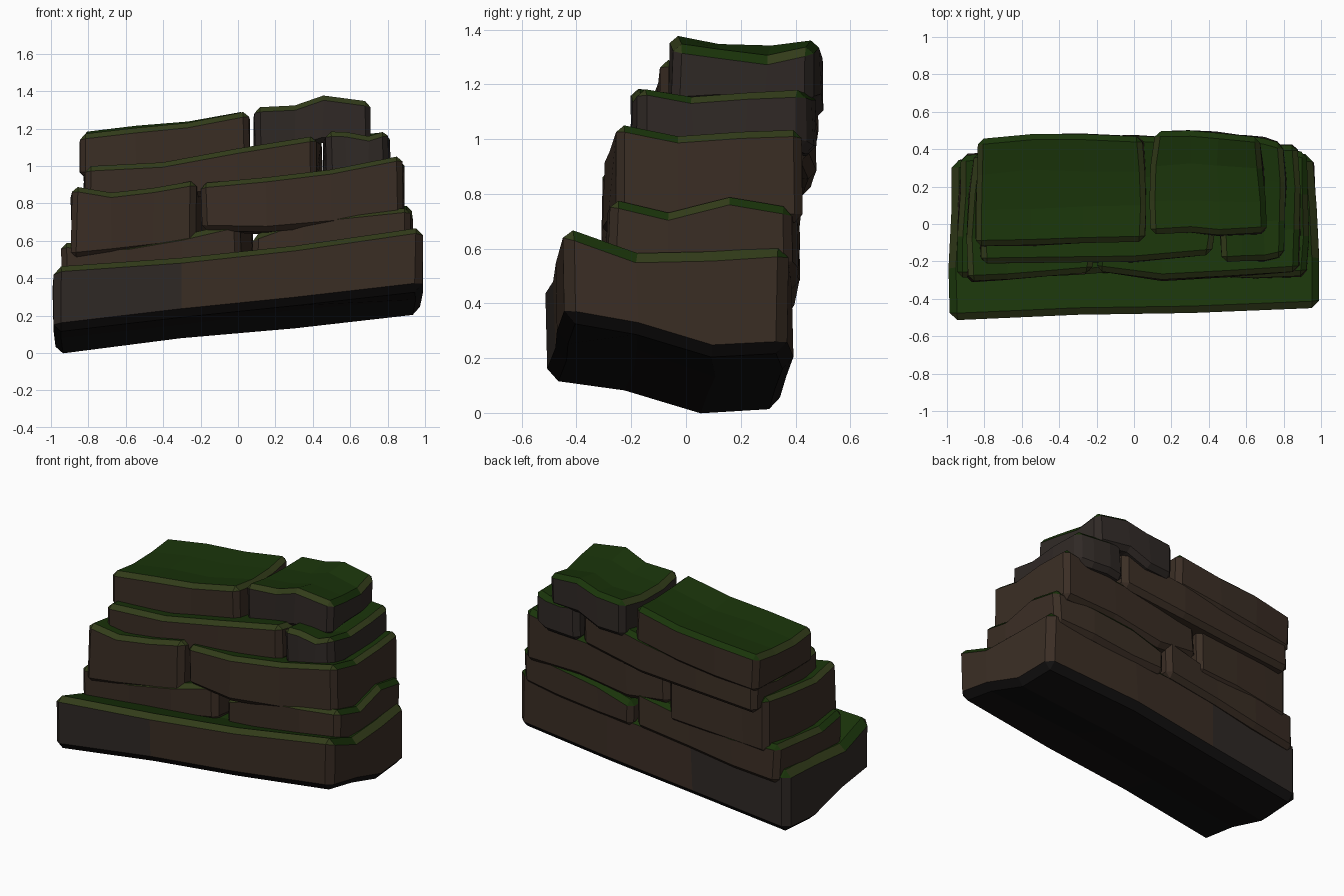
import bpy, bmesh, random

if "Cube" in bpy.data.objects:
    bpy.data.objects.remove(bpy.data.objects["Cube"])

random.seed(4)


def material(name, rgb):
    m = bpy.data.materials.new(name)
    m.diffuse_color = (*rgb, 1)
    m.use_nodes = True
    m.node_tree.nodes["Principled BSDF"].inputs["Base Color"].default_value = m.diffuse_color
    return m


BROWN = material("brown_rock", (0.043, 0.027, 0.018))
GREY = material("grey_rock", (0.029, 0.022, 0.019))
DARK = material("dark_underside", (0.007, 0.006, 0.006))
MOSS = material("moss", (0.010, 0.034, 0.003))
RIM = material("moss_rim", (0.032, 0.045, 0.010))


def slab(name, xs, front, back, tops, bots, ytop=(0, -.03, -.02, 0),
         ybot=(0, 0, 0, 0), skew=(0, 0), width=0.03, rock=BROWN, jitter=0.008, under=False):
    """Wavy block: x stations, front/back y, top/bottom z, z offsets across depth,
    skew = x shift of the left/right end towards the back."""
    bm = bmesh.new()
    n, d = len(xs), len(ytop)
    grids = []
    for zs, off in ((tops, ytop), (bots, ybot)):
        grid = []
        for i in range(n):
            row = []
            for j in range(d):
                t = j / (d - 1)
                y = front[i] + (back[i] - front[i]) * t
                end = 1 if i == n - 1 else -1 if i == 0 else 0
                x = xs[i] + 0.01 * end * (0 < j < d - 1) + abs(end) * skew[end > 0] * t
                r = [random.uniform(-jitter, jitter) for _ in range(3)]
                row.append(bm.verts.new((x + r[0], y + r[1], zs[i] + off[j] + r[2])))
            grid.append(row)
        grids.append(grid)
    t, b = grids
    for i in range(n - 1):
        for j in range(d - 1):
            bm.faces.new((t[i][j], t[i+1][j], t[i+1][j+1], t[i][j+1]))
            bm.faces.new((b[i][j], b[i][j+1], b[i+1][j+1], b[i+1][j]))
        bm.faces.new((b[i][0], b[i+1][0], t[i+1][0], t[i][0]))
        bm.faces.new((b[i+1][-1], b[i][-1], t[i][-1], t[i+1][-1]))
    for j in range(d - 1):
        bm.faces.new((b[0][j+1], b[0][j], t[0][j], t[0][j+1]))
        bm.faces.new((b[-1][j], b[-1][j+1], t[-1][j+1], t[-1][j]))
    bmesh.ops.recalc_face_normals(bm, faces=bm.faces[:])
    # chipped rims on all hard edges
    hard = [e for e in bm.edges if e.calc_face_angle(0) > 0.8]
    bmesh.ops.bevel(bm, geom=hard, offset=width, segments=1, profile=0.5,
                    affect='EDGES', clamp_overlap=True)
    bm.normal_update()
    # moss on upward faces, dark underside on the base, greyer rock at its left end
    for f in bm.faces:
        z = f.normal.z
        if z > 0.35:
            f.material_index = 2 if (z < 0.9 and f.normal.y < 0.1) else 1
        elif z < -0.45 and under:
            f.material_index = 3
        elif under and f.calc_center_median().x < -0.3:
            f.material_index = 4
    me = bpy.data.meshes.new(name)
    bm.to_mesh(me)
    bm.free()
    for m in (rock, MOSS, RIM, DARK, GREY):
        me.materials.append(m)
    ob = bpy.data.objects.new(name, me)
    bpy.context.collection.objects.link(ob)
    return ob


# Bottom layer
slab("base_slab", [-.98, -.3, .3, .985], [-.51, -.48, -.47, -.45], [.34, .37, .385, .37],
     [.475, .525, .585, .68], [.12, .20, .265, .335], ytop=(0, -.09, -.08, -.06),
     ybot=(0, -.04, -.125, -.105), skew=(.01, -.03), width=.04, under=True)

# Second layer, sunk into the base
slab("low_left_slab", [-.94, -.6, -.3, .01], [-.28, -.28, -.27, -.25], [.37, .39, .4, .41],
     [.59, .59, .64, .71], [.33, .37, .42, .46], skew=(.02, .07))
slab("low_right_slab", [.08, .35, .65, .92], [-.24, -.28, -.29, -.28], [.41, .41, .41, .38],
     [.64, .72, .75, .79], [.45, .47, .50, .52], ytop=(0, -.05, .0, -.03), skew=(.03, 0))

# Third layer
slab("middle_left_slab", [-.89, -.68, -.45, -.23], [-.31, -.30, -.28, -.26], [.39, .4, .41, .41],
     [.89, .86, .88, .93], [.51, .52, .55, .57], skew=(.03, .07))
slab("middle_right_slab", [-.2, .15, .5, .88], [-.25, -.30, -.28, -.26], [.40, .41, .42, .42],
     [.92, .95, .98, 1.06], [.66, .64, .68, .70], ytop=(0, -.05, -.03, -.02), skew=(.06, -.01))

# Fourth layer
slab("upper_left_slab", [-.82, -.4, 0, .42], [-.21, -.21, -.2, -.17], [.45, .46, .47, .45],
     [1.0, 1.03, 1.09, 1.17], [.79, .82, .86, .92], skew=(.01, .03))
slab("upper_right_slab", [.47, .58, .70, .80], [-.2, -.2, -.2, -.18], [.46, .47, .46, .43],
     [1.19, 1.18, 1.17, 1.19], [.93, .94, .95, .97], rock=GREY)

# Top layer
slab("top_left_slab", [-.84, -.55, -.27, .055], [-.12, -.11, -.10, -.09], [.46, .48, .48, .47],
     [1.17, 1.21, 1.23, 1.29], [.94, .97, 1.00, 1.05], ytop=(0, -.02, -.01, .01), skew=(.01, -.01))
slab("top_right_slab", [.09, .3, .45, .71], [-.05, -.05, -.06, -.05], [.49, .50, .49, .46],
     [1.32, 1.33, 1.38, 1.35], [1.06, 1.08, 1.13, 1.13], ytop=(0, -.03, -.04, -.01),
     skew=(.02, -.04), rock=GREY)
